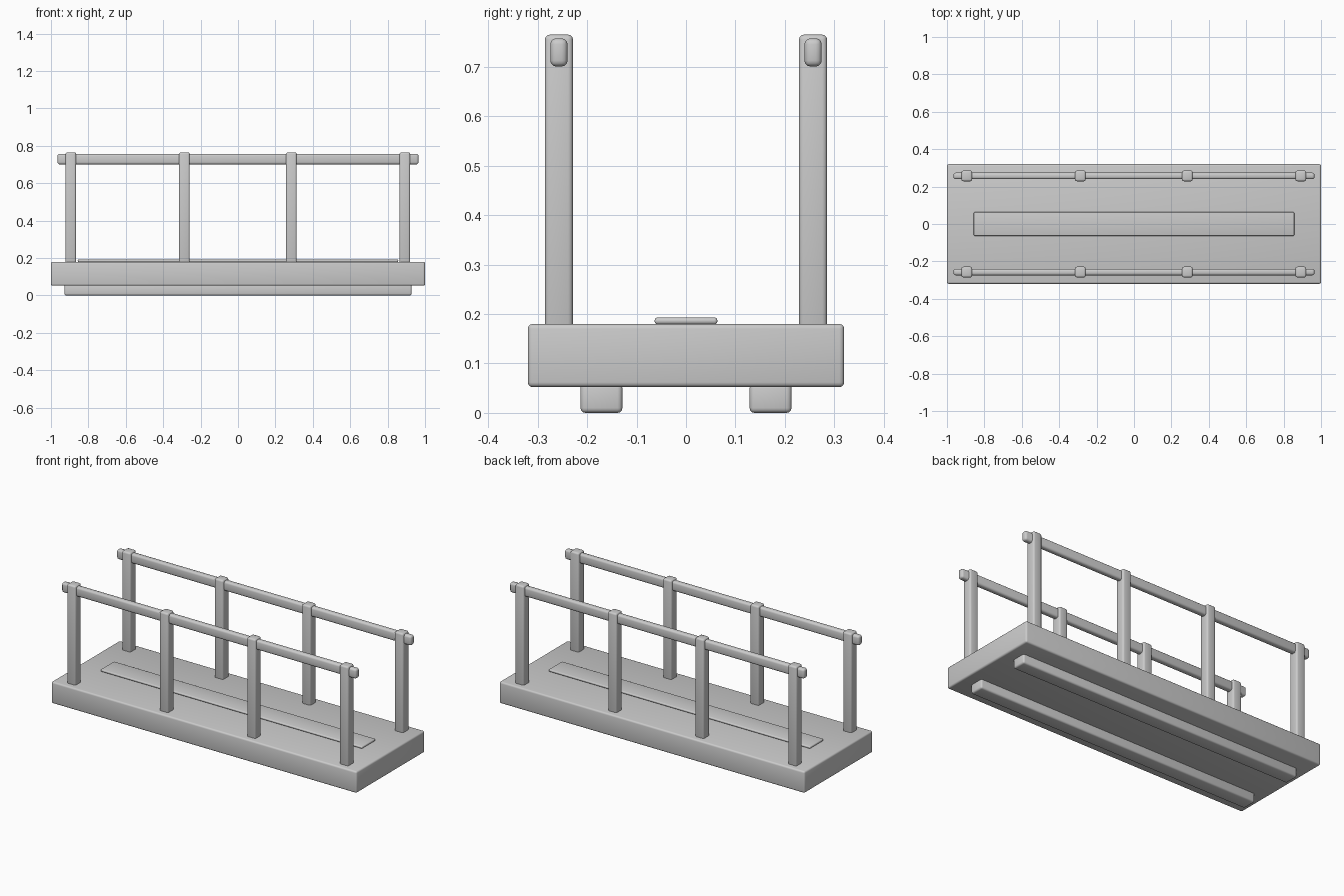
import bpy

default = bpy.data.objects.get("Cube")
if default:
    bpy.data.objects.remove(default, do_unlink=True)

grey = bpy.data.materials.new("plain_grey")
grey.use_nodes = True
colour = (0.6, 0.6, 0.6, 1)
grey.diffuse_color = colour
grey.node_tree.nodes["Principled BSDF"].inputs["Base Color"].default_value = colour


def rounded_box(name, centre, size, radius):
    """Box with softly rounded edges and smooth shading."""
    bpy.ops.mesh.primitive_cube_add(size=1, location=centre)
    box = bpy.context.object
    box.name = name
    box.scale = size
    bpy.ops.object.transform_apply(location=False, rotation=False, scale=True)
    box.data.materials.append(grey)
    bevel = box.modifiers.new("rounded_edges", "BEVEL")
    bevel.width = radius
    bevel.segments = 3
    bevel.limit_method = "NONE"
    bpy.ops.object.shade_smooth()
    return box


# Deck and the raised walking strip
rounded_box("deck", (0, 0, 0.116), (2, 0.64, 0.128), 0.01)
rounded_box("walking_strip", (0, 0, 0.186), (1.714, 0.127, 0.014), 0.006)

for side, sign in (("front", -1), ("back", 1)):
    # Support beam under the deck
    rounded_box(side + "_beam", (0, sign * 0.171, 0.03), (1.856, 0.085, 0.06), 0.01)
    # Handrail with its posts
    rail_y = sign * 0.257
    rounded_box(side + "_handrail", (0, rail_y, 0.729), (1.93, 0.035, 0.057), 0.012)
    for number, x in enumerate((-0.894, -0.287, 0.285, 0.892), 1):
        rounded_box(f"{side}_post_{number}", (x, rail_y, 0.465), (0.057, 0.057, 0.6), 0.01)
